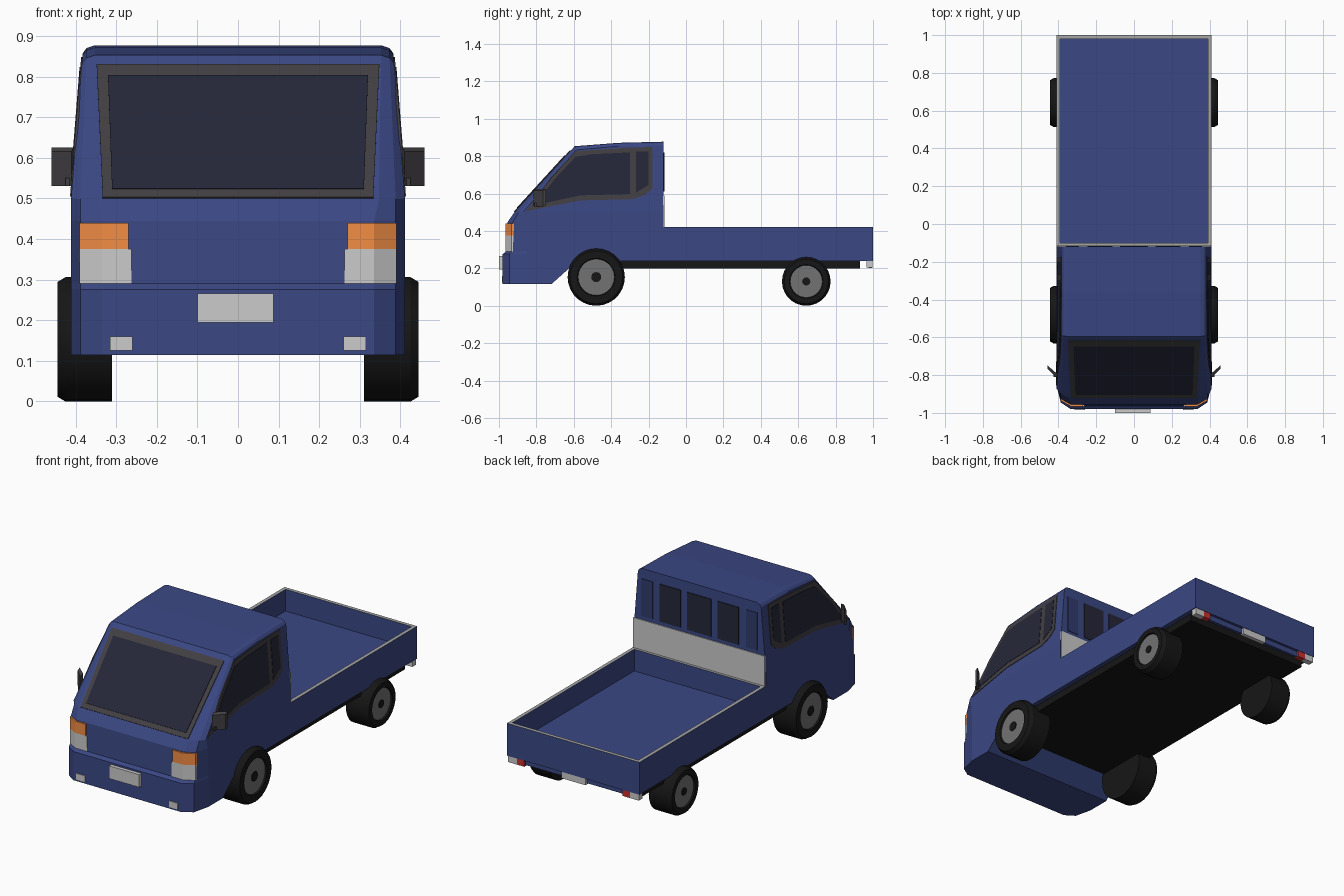
import bpy, bmesh, math
from mathutils import Vector

if "Cube" in bpy.data.objects:
    bpy.data.objects.remove(bpy.data.objects["Cube"])


def material(name, r, g, b):
    m = bpy.data.materials.new(name)
    m.diffuse_color = (r, g, b, 1)
    m.use_nodes = True
    m.node_tree.nodes["Principled BSDF"].inputs["Base Color"].default_value = m.diffuse_color
    return m


BLUE = material("blue_paint", .043, .064, .23)
DARK_BLUE = material("dark_blue", .03, .044, .15)
GLASS = material("glass", .018, .02, .04)
TRIM = material("trim", .055, .05, .055)
BLACK = material("black", .008, .008, .008)
RIM = material("rim_grey", .17, .17, .17)
GREY = material("bed_grey", .38, .38, .38)
ORANGE = material("orange", .9, .27, .06)
RED = material("red", .6, .03, .03)


def finish(name, bm, *mats):
    bmesh.ops.recalc_face_normals(bm, faces=bm.faces)
    me = bpy.data.meshes.new(name)
    bm.to_mesh(me)
    bm.free()
    ob = bpy.data.objects.new(name, me)
    bpy.context.collection.objects.link(ob)
    for m in mats:
        if m:
            me.materials.append(m)
    return ob


def prism(name, pts, offset, mat=None):
    """Polygon of 3D points extruded along an offset vector."""
    bm = bmesh.new()
    a = [bm.verts.new(p) for p in pts]
    b = [bm.verts.new(Vector(p) + Vector(offset)) for p in pts]
    bm.faces.new(a)
    bm.faces.new(b)
    for i in range(len(a)):
        j = (i + 1) % len(a)
        bm.faces.new((a[i], a[j], b[j], b[i]))
    return finish(name, bm, mat)


def box(name, x0, x1, y0, y1, z0, z1, mat=None):
    return prism(name, [(x0, y0, z0), (x1, y0, z0), (x1, y1, z0), (x0, y1, z0)],
                 (0, 0, z1 - z0), mat)


def lathe(name, profile, y, z, mat, side, n=28):
    """Revolve (x, radius) points around a wheel axle."""
    bm = bmesh.new()
    rings = [[bm.verts.new((side * x, y + r * math.cos(k * math.tau / n),
                            z + r * math.sin(k * math.tau / n))) for k in range(n)]
             for x, r in profile]
    for a, b in zip(rings, rings[1:]):
        for k in range(n):
            j = (k + 1) % n
            bm.faces.new((a[k], a[j], b[j], b[k]))
    bm.faces.new(rings[0])
    bm.faces.new(rings[-1])
    ob = finish(name, bm, mat)
    bpy.context.view_layer.objects.active = ob
    ob.select_set(True)
    bpy.ops.object.shade_smooth_by_angle(angle=math.radians(30))
    ob.select_set(False)


def side_x(z):
    """Half width of the cab side: upright below the belt line, leaning in above."""
    return .411 - max(0, z - .5) * .08


# Cab shell: centre profile (A), corner profile (B), side profile (C)
# each row: A x, A y, A z, B x, B y, C y, C z
ROWS = [
    (.335, -.12, .24, .388, -.12, -.12, .24),
    (.335, -.58, .24, .388, -.58, -.58, .24),
    (.335, -.72, .115, .388, -.72, -.72, .115),
    (.335, -.98, .115, .388, -.945, -.85, .115),
    (.335, -.98, .276, .388, -.945, -.85, .276),
    (.335, -.963, .29, .388, -.932, -.85, .29),
    (.335, -.955, .445, .388, -.925, -.855, .445),
    (.347, -.92, .497, .388, -.897, -.87, .5),
    (.352, -.595, .853, .373, -.592, -.587, .833),
    (.352, -.36, .871, .373, -.36, -.36, .853),
    (.352, -.12, .877, .373, -.12, -.12, .857),
]
bm = bmesh.new()
cols = [[], [], [], [], [], []]
for ax, ay, az, bx, by, cy, cz in ROWS:
    bz = az - (az - cz) * .35
    cx = side_x(cz)
    for c, p in zip(cols, [(-cx, cy, cz), (-bx, by, bz), (-ax, ay, az),
                           (ax, ay, az), (bx, by, bz), (cx, cy, cz)]):
        c.append(bm.verts.new(p))
for a, b in zip(cols, cols[1:]):
    for i in range(len(ROWS) - 1):
        bm.faces.new((a[i], a[i + 1], b[i + 1], b[i]))
belt = [bm.verts.new((s * side_x(.5), -.12, .5)) for s in (-1, 1)]
for c, v in zip((cols[0], cols[5]), belt):
    bm.faces.new(c[:8] + [v])
    bm.faces.new(c[7:] + [v])
bm.faces.new([c[0] for c in cols] + [belt[1]] + [c[-1] for c in reversed(cols)] + [belt[0]])
finish("cab", bm, BLUE)


# Windscreen frame and glass on the sloping front
def screen(name, xt, zt, xb, zb, depth, mat):
    pts = [(x, -.92 + (z - .497) * .325 / .356, z)
           for x, z in ((-xt, zt), (xt, zt), (xb, zb), (-xb, zb))]
    prism(name, pts, (0, -depth, depth), mat)


screen("windscreen_frame", .348, .828, .333, .5, .003, TRIM)
screen("windscreen_glass", .32, .799, .31, .52, .005, GLASS)

# Bed: box with the top inset and sunk to the floor
bm = bmesh.new()
bmesh.ops.create_cube(bm, size=1)
for v in bm.verts:
    v.co = (v.co.x * .822, .44 + v.co.y * 1.12, .331 + v.co.z * .182)
bm.normal_update()
top = max(bm.faces, key=lambda f: f.normal.z)
rim = bmesh.ops.inset_region(bm, faces=[top], thickness=.028)["faces"]
floor = bmesh.ops.extrude_face_region(bm, geom=[top])
for v in [g for g in floor["geom"] if isinstance(g, bmesh.types.BMVert)]:
    v.co.z = .3
if top.is_valid:
    bmesh.ops.delete(bm, geom=[top], context='FACES_ONLY')
for f in bm.faces:
    inside = all(abs(v.co.x) < .39 for v in f.verts)
    if inside or (f.calc_center_median().z > .42):
        f.material_index = 1
finish("cargo_bed", bm, BLUE, GREY)

# Underside, cab back and rear windows
box("chassis", -.385, .385, -.62, .93, .2, .245, BLACK)
box("cab_back_panel", -.408, .408, -.122, -.115, .42, .59)
box("rear_window_middle", -.075, .075, -.122, -.116, .61, .82, GLASS)

# Front and rear plates, rear bar
box("front_plate", -.1, .087, -1.0, -.975, .195, .266)
box("rear_bar", -.4, .4, .968, .985, .21, .242, BLUE)
box("rear_plate", -.075, .075, .975, .998, .203, .24)

# Side window outlines (y, z)
FRAME = [(-.855, .505), (-.72, .685), (-.59, .826), (-.3, .846), (-.178, .848),
         (-.178, .63), (-.215, .595), (-.28, .57), (-.565, .563)]
PANE = [(-.81, .537), (-.7, .68), (-.59, .797), (-.5, .81), (-.3, .82), (-.3, .597),
        (-.565, .59)]
QUARTER = [(-.267, .824), (-.2, .824), (-.2, .645), (-.267, .605)]

for s, tag in ((-1, "right"), (1, "left")):
    for part, outline, d, m in (("side_window_frame", FRAME, .003, TRIM),
                                ("side_window_glass", PANE, .005, GLASS),
                                ("quarter_glass", QUARTER, .005, GLASS)):
        prism(f"{part}_{tag}", [(s * (side_x(z) - .003), y, z) for y, z in outline],
              (s * (d + .003), 0, 0), m)
    # Rear windows
    box(f"rear_window_{tag}", s * .115, s * .245, -.122, -.116, .61, .82, GLASS)
    box(f"rear_side_recess_{tag}", s * .29, s * .36, -.122, -.117, .61, .82, DARK_BLUE)
    # Wrap-around headlights
    for part, inner, z0, z1, m in (("headlight", .262, .29, .375, None),
                                   ("indicator", .27, .375, .44, ORANGE)):
        plan = [(inner, -.965), (.335, -.965), (.39, -.934), (.39, -.91), (inner, -.93)]
        prism(f"{part}_{tag}", [(s * x, y, z0) for x, y in plan], (0, 0, z1 - z0), m)
    box(f"fog_light_{tag}", s * .26, s * .315, -.984, -.97, .125, .16)
    # Tail lights
    box(f"reverse_light_{tag}", s * .35, s * .406, .965, .998, .205, .24)
    box(f"tail_light_{tag}", s * .305, s * .35, .965, .998, .205, .24, RED)
    # Door mirrors, swept back, with a short arm
    prism(f"mirror_{tag}", [(s * .41, -.815, .53), (s * .459, -.765, .53),
                            (s * .459, -.748, .54), (s * .405, -.795, .54)],
          (0, 0, .085), TRIM)
    box(f"mirror_arm_{tag}", s * .39, s * .425, -.81, -.785, .53, .55, TRIM)
    # Wheels
    for end, y, r, rim_r, hub in (("front", -.48, .153, .097, .027),
                                  ("rear", .643, .13, .086, .022)):
        lathe(f"{end}_tyre_{tag}", [(.31, r * .6), (.31, r), (.425, r), (.445, r - .012),
                                    (.445, rim_r + .004), (.434, rim_r)], y, r, BLACK, s)
        lathe(f"{end}_rim_{tag}", [(.42, rim_r), (.437, rim_r), (.437, hub)], y, r, RIM, s)
        lathe(f"{end}_hub_{tag}", [(.42, hub), (.441, hub)], y, r, BLACK, s, 12)
